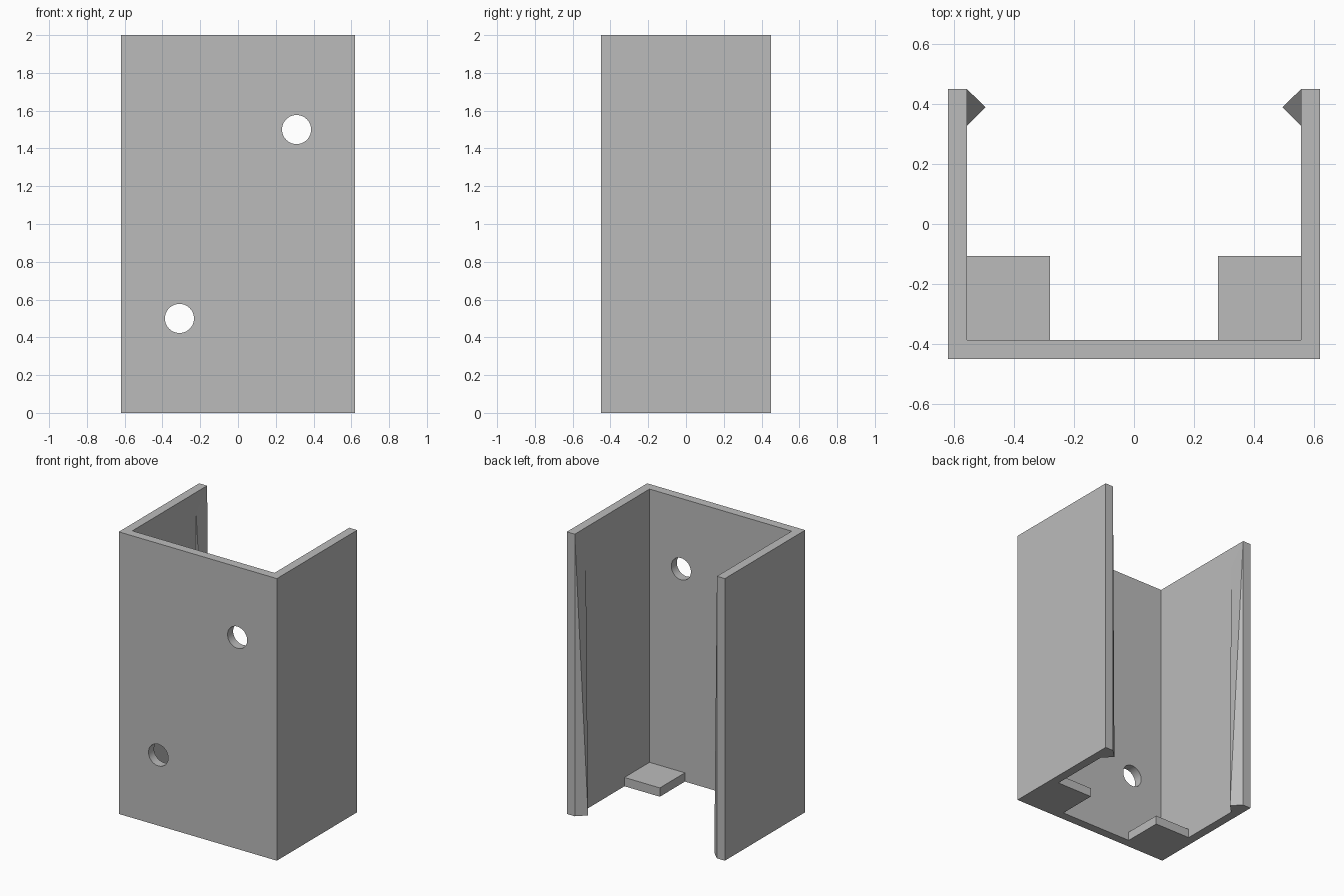
import bpy
import bmesh
from math import pi
from mathutils import Matrix, Vector

if "Cube" in bpy.data.objects:
    bpy.data.objects.remove(bpy.data.objects["Cube"], do_unlink=True)

HALF_W, HALF_D, HEIGHT, WALL = 0.62, 0.45, 2.0, 0.0625
INNER = HALF_W - WALL
FLOOR_Y = -HALF_D + WALL

grey = bpy.data.materials.new("plain_grey")
grey.use_nodes = True
grey.diffuse_color = (0.5, 0.5, 0.5, 1)
grey.node_tree.nodes["Principled BSDF"].inputs["Base Color"].default_value = (0.5, 0.5, 0.5, 1)


def add_object(name, bm):
    bmesh.ops.recalc_face_normals(bm, faces=bm.faces)
    mesh = bpy.data.meshes.new(name)
    bm.to_mesh(mesh)
    bm.free()
    mesh.materials.append(grey)
    obj = bpy.data.objects.new(name, mesh)
    bpy.context.collection.objects.link(obj)
    return obj


def extrude_outline(name, outline, height):
    bm = bmesh.new()
    face = bm.faces.new([bm.verts.new((x, y, 0)) for x, y in outline])
    top = bmesh.ops.extrude_face_region(bm, geom=[face])["geom"]
    verts = [v for v in top if isinstance(v, bmesh.types.BMVert)]
    bmesh.ops.translate(bm, verts=verts, vec=(0, 0, height))
    return add_object(name, bm)


# Three-sided channel: front plate and two side walls
half = [(HALF_W, -HALF_D), (HALF_W, HALF_D), (INNER, HALF_D), (INNER, FLOOR_Y)]
channel = extrude_outline("channel", half + [(-x, y) for x, y in reversed(half)], HEIGHT)

# Two round screw holes through the front plate
bm = bmesh.new()
for x, z in ((0.31, 1.5), (-0.31, 0.5)):
    place = Matrix.Translation((x, -HALF_D, z)) @ Matrix.Rotation(pi / 2, 4, "X")
    bmesh.ops.create_cone(bm, cap_ends=True, segments=48, radius1=0.077,
                          radius2=0.077, depth=0.3, matrix=place)
cutter = add_object("hole_cutter", bm)
cutter.hide_render = True
cut = channel.modifiers.new("screw_holes", "BOOLEAN")
cut.operation = "DIFFERENCE"
cut.solver = "EXACT"
cut.object = cutter
bpy.context.view_layer.objects.active = channel
channel.select_set(True)
bpy.ops.object.modifier_apply(modifier=cut.name)
bpy.data.objects.remove(cutter, do_unlink=True)
bpy.ops.object.shade_smooth_by_angle(angle=pi / 6)

for side, label in ((1, "left"), (-1, "right")):
    # Square support foot in the bottom corner
    x0, x1, y1 = side * 0.28, side * INNER, -0.107
    extrude_outline(label + "_foot",
                    [(x0, FLOOR_Y), (x1, FLOOR_Y), (x1, y1), (x0, y1)], WALL)

    # Retaining ridge along the wall's back edge, tapering to nothing upwards
    back = Vector((side * INNER, HALF_D, 0))
    front = Vector((side * INNER, 0.327, 0))
    tip = Vector((side * 0.495, 0.39, 0))
    bm = bmesh.new()
    for point in (back, front, tip, back + Vector((0, 0, HEIGHT)), front + Vector((0, 0, 1.85))):
        bm.verts.new(point)
    bmesh.ops.convex_hull(bm, input=bm.verts)
    add_object(label + "_ridge", bm)
